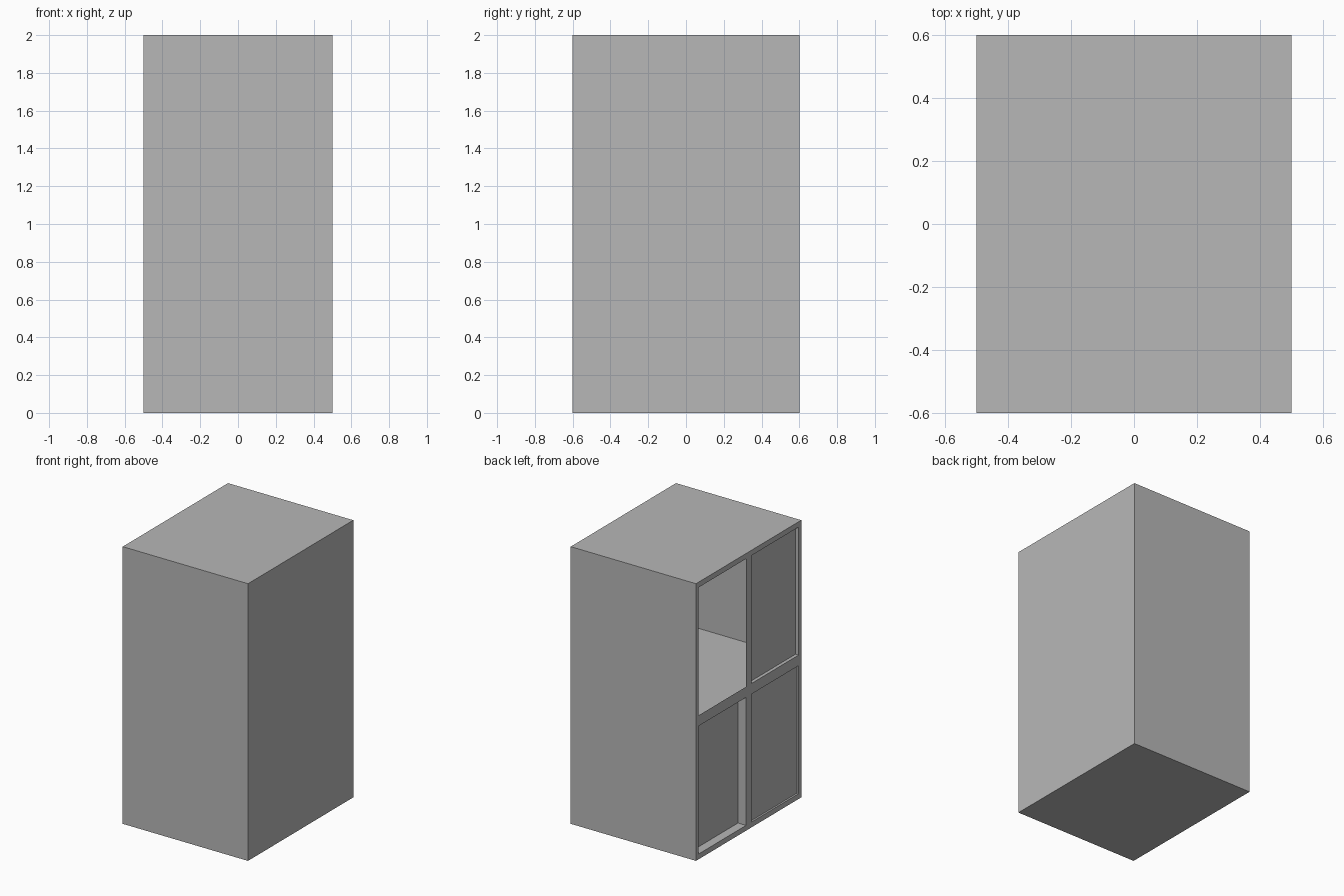
import bpy
import bmesh
from mathutils import Matrix

cube = bpy.data.objects.get("Cube")
if cube:
    bpy.data.objects.remove(cube, do_unlink=True)

WIDTH, DEPTH, HEIGHT = 1.0, 1.2, 1.0   # size of one tier
RIM = 0.03                             # frame width around each bay
STRETCH = 1.28                         # rims are a little taller than wide
GREY = (0.477, 0.477, 0.477, 1)

grey = bpy.data.materials.new("mid_grey")
grey.use_nodes = True
grey.diffuse_color = GREY
grey.node_tree.nodes["Principled BSDF"].inputs["Base Color"].default_value = GREY


def tier(name, base, back_bay, front_bay, lid=True):
    """Hollow box with two bays in its -x side; each bay is a recess depth, or None if open."""
    bm = bmesh.new()
    bmesh.ops.create_cube(bm, size=1)
    bmesh.ops.scale(bm, vec=(WIDTH, DEPTH, HEIGHT / STRETCH), verts=bm.verts)

    # Split down the middle into two bays
    bmesh.ops.bisect_plane(bm, geom=bm.verts[:] + bm.edges[:] + bm.faces[:],
                           plane_co=(0, 0, 0), plane_no=(0, 1, 0))
    bm.normal_update()
    bays = [f for f in bm.faces if f.normal.x < -0.9]
    lids = [f for f in bm.faces if f.normal.z > 0.9]

    # Frame around each bay
    bmesh.ops.inset_individual(bm, faces=bays, thickness=RIM, use_even_offset=True)

    # Sink the panels, or leave the bay open
    for bay in bays:
        recess = back_bay if bay.calc_center_median().y > 0 else front_bay
        if recess is None:
            bmesh.ops.delete(bm, geom=[bay], context='FACES')
        else:
            panel = bmesh.ops.extrude_discrete_faces(bm, faces=[bay])["faces"][0]
            bmesh.ops.translate(bm, vec=(recess, 0, 0), verts=panel.verts[:])

    # The tier above supplies the shelf
    if not lid:
        bmesh.ops.delete(bm, geom=lids, context='FACES')

    bm.transform(Matrix.Translation((0, 0, base + HEIGHT / 2)) @ Matrix.Diagonal((1, 1, STRETCH, 1)))
    mesh = bpy.data.meshes.new(name)
    bm.to_mesh(mesh)
    bm.free()
    mesh.materials.append(grey)
    obj = bpy.data.objects.new(name, mesh)
    bpy.context.collection.objects.link(obj)


tier("lower_cabinet", 0, back_bay=0.064, front_bay=0.013, lid=False)
tier("upper_cabinet", HEIGHT, back_bay=None, front_bay=0.024)
